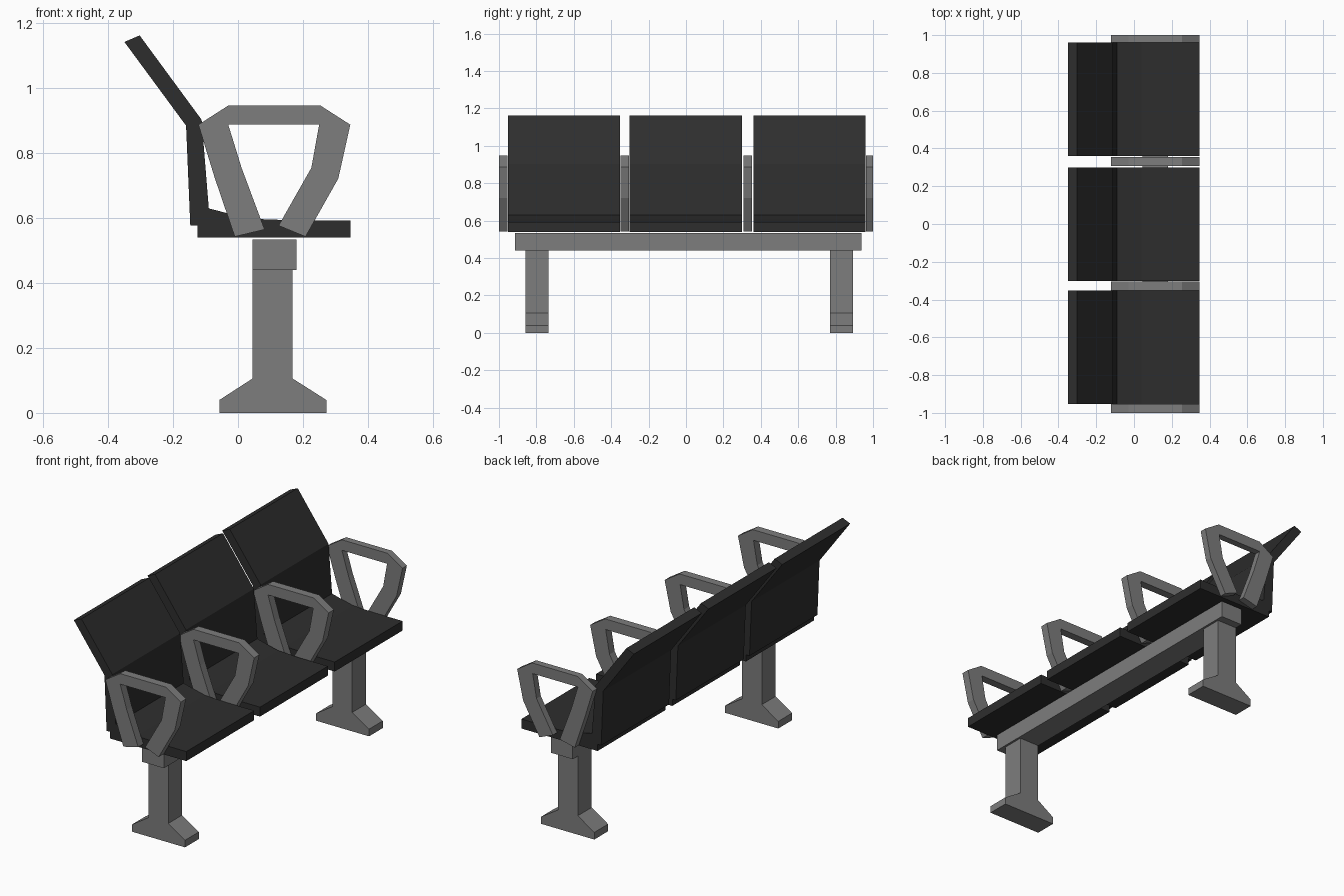
import bpy
import bmesh

cube = bpy.data.objects.get("Cube")
if cube:
    bpy.data.objects.remove(cube, do_unlink=True)


def make_material(name, rgb):
    mat = bpy.data.materials.new(name)
    mat.use_nodes = True
    color = (*rgb, 1.0)
    mat.diffuse_color = color
    mat.node_tree.nodes["Principled BSDF"].inputs["Base Color"].default_value = color
    return mat


black = make_material("black_padding", (0.027, 0.027, 0.027))
grey = make_material("grey_metal", (0.205, 0.205, 0.205))


def extrude_profile(name, profile, y0, y1, mat):
    """Extrude a closed (x, z) outline from y0 to y1."""
    bm = bmesh.new()
    face = bm.faces.new([bm.verts.new((x, y0, z)) for x, z in profile])
    result = bmesh.ops.extrude_face_region(bm, geom=[face])
    moved = [v for v in result["geom"] if isinstance(v, bmesh.types.BMVert)]
    bmesh.ops.translate(bm, verts=moved, vec=(0, y1 - y0, 0))
    bmesh.ops.recalc_face_normals(bm, faces=bm.faces)
    mesh = bpy.data.meshes.new(name)
    bm.to_mesh(mesh)
    bm.free()
    mesh.materials.append(mat)
    obj = bpy.data.objects.new(name, mesh)
    bpy.context.collection.objects.link(obj)
    return obj


# Side outlines
seat = [(-0.125, 0.54), (0.347, 0.54), (0.347, 0.593), (0.18, 0.593),
        (0.04, 0.598), (-0.02, 0.612), (-0.09, 0.63), (-0.125, 0.63)]
backrest = [(-0.147, 0.577), (-0.087, 0.58), (-0.09, 0.63), (-0.112, 0.903),
            (-0.303, 1.163), (-0.35, 1.143), (-0.16, 0.885)]
armrest = [(-0.01, 0.543), (-0.072, 0.725), (-0.122, 0.888), (-0.03, 0.947),
           (0.254, 0.947), (0.346, 0.888), (0.309, 0.722), (0.208, 0.543),
           (0.125, 0.577), (0.226, 0.755), (0.25, 0.888), (-0.03, 0.888),
           (0.011, 0.755), (0.082, 0.565)]
leg = [(-0.057, 0), (0.272, 0), (0.272, 0.04), (0.168, 0.106), (0.168, 0.45),
       (0.045, 0.45), (0.045, 0.106), (-0.057, 0.04)]
beam = [(0.045, 0.44), (0.18, 0.44), (0.18, 0.534), (0.045, 0.534)]

# Three seats with backrests
for place, y0, y1 in (("right", -0.953, -0.352), ("middle", -0.301, 0.3),
                      ("left", 0.36, 0.961)):
    extrude_profile(f"seat_{place}", seat, y0, y1, black)
    extrude_profile(f"backrest_{place}", backrest, y0, y1, black)

# Four armrest loops
for i, (y0, y1) in enumerate(((-1, -0.954), (-0.351, -0.305),
                              (0.308, 0.354), (0.962, 1))):
    extrude_profile(f"armrest_{i + 1}", armrest, y0, y1, grey)

# Support beam and legs
extrude_profile("support_beam", beam, -0.913, 0.938, grey)
for place, y in (("right", -0.796), ("left", 0.832)):
    extrude_profile(f"leg_{place}", leg, y - 0.061, y + 0.061, grey)
